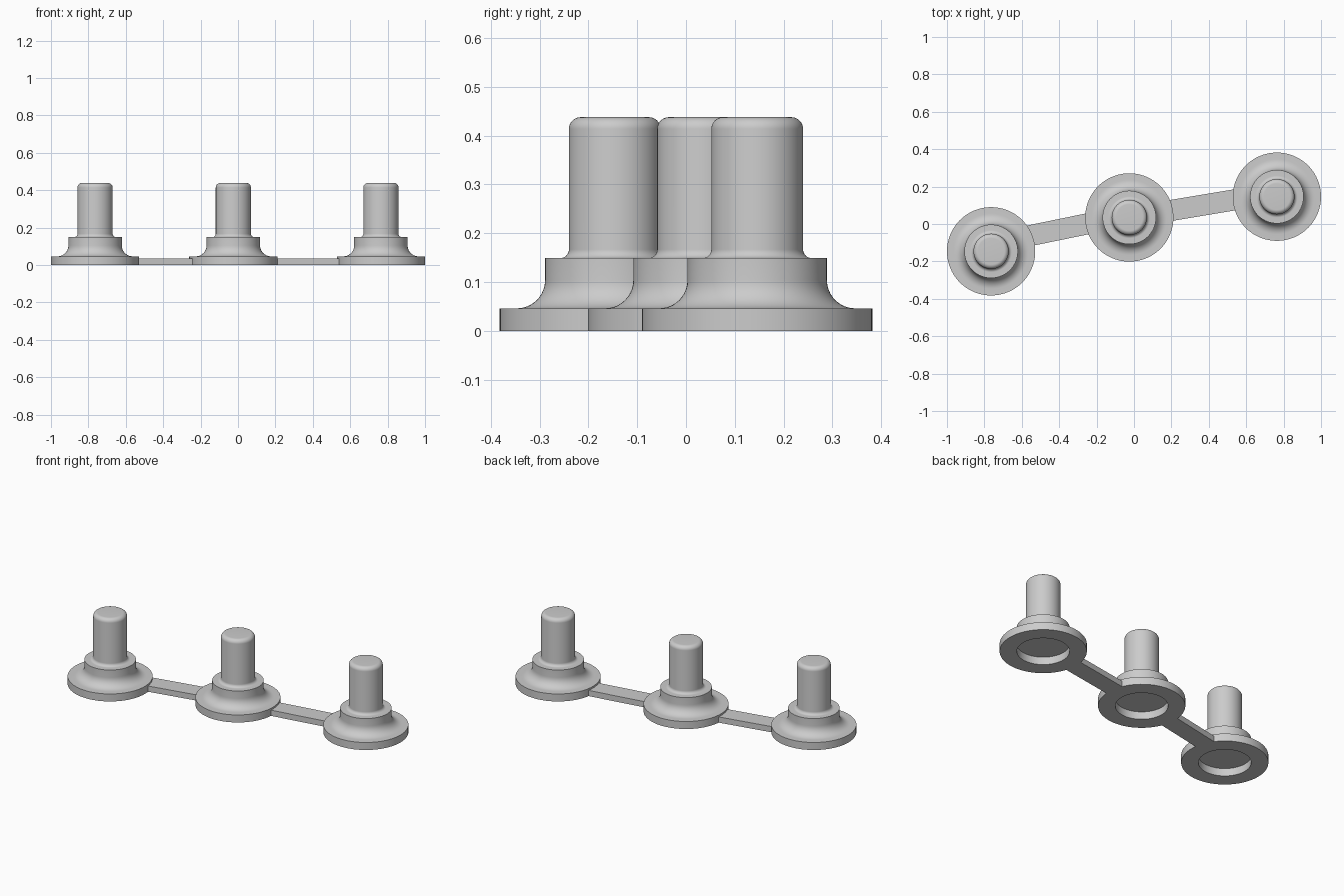
import bpy, bmesh, math
from mathutils import Matrix, Vector

cube = bpy.data.objects.get("Cube")
if cube:
    bpy.data.objects.remove(cube)

# Single grey material
GREY = (0.6, 0.6, 0.6, 1)
grey = bpy.data.materials.new("plain grey")
grey.use_nodes = True
grey.diffuse_color = GREY
grey.node_tree.nodes["Principled BSDF"].inputs["Base Color"].default_value = GREY

FLANGE_R, FLANGE_H = 0.236, 0.046
COLLAR_R, COLLAR_H = 0.143, 0.149
POST_R, POST_H = 0.094, 0.438
BAR_W, BAR_H = 0.112, 0.035
SIDES = 96


def arc(cx, cz, radius, start, end, steps=10):
    angles = [math.radians(start + (end - start) * i / steps) for i in range(steps + 1)]
    return [(cx + radius * math.cos(a), cz + radius * math.sin(a)) for a in angles]


def finish(bm, name):
    bmesh.ops.recalc_face_normals(bm, faces=bm.faces[:])
    mesh = bpy.data.meshes.new(name)
    bm.to_mesh(mesh)
    bm.free()
    mesh.materials.append(grey)
    obj = bpy.data.objects.new(name, mesh)
    bpy.context.collection.objects.link(obj)
    return obj


def stud(name, x, y):
    # Recess, flange, concave skirt, collar, filleted post with rounded top
    skirt, fillet, rounding = 0.058, 0.018, 0.024
    profile = [(0, FLANGE_H), (COLLAR_R, FLANGE_H), (COLLAR_R, 0),
               (FLANGE_R, 0), (FLANGE_R, FLANGE_H)]
    profile += arc(COLLAR_R + skirt, FLANGE_H + skirt, skirt, 270, 180)
    profile += [(COLLAR_R, COLLAR_H)]
    profile += arc(POST_R + fillet, COLLAR_H + fillet, fillet, 270, 180)
    profile += arc(POST_R - rounding, POST_H - rounding, rounding, 0, 90)
    profile += [(0, POST_H)]
    bm = bmesh.new()
    verts = [bm.verts.new((r, 0, z)) for r, z in profile]
    edges = [bm.edges.new(pair) for pair in zip(verts, verts[1:])]
    bmesh.ops.spin(bm, geom=verts + edges, cent=(0, 0, 0), axis=(0, 0, 1),
                   angle=math.tau, steps=SIDES)
    bmesh.ops.remove_doubles(bm, verts=bm.verts[:], dist=0.0001)
    obj = finish(bm, name)
    obj.location = (x, y, 0)
    bpy.ops.object.select_all(action="DESELECT")
    obj.select_set(True)
    bpy.context.view_layer.objects.active = obj
    bpy.ops.object.shade_smooth_by_angle(angle=math.radians(30))


def bar(name, start, end):
    # Flat link whose ends stay buried inside the flange rings
    a, b = Vector(start), Vector(end)
    d, mid = b - a, (a + b) / 2
    matrix = (Matrix.Translation((mid.x, mid.y, BAR_H / 2))
              @ Matrix.Rotation(math.atan2(d.y, d.x), 4, "Z")
              @ Matrix.Diagonal((d.length, BAR_W, BAR_H, 1)))
    bm = bmesh.new()
    bmesh.ops.create_cube(bm, size=1, matrix=matrix)
    finish(bm, name)


stud("right_stud", -0.764, -0.146)
stud("middle_stud", -0.025, 0.035)
stud("left_stud", 0.764, 0.146)
bar("right_link_bar", (-0.58, -0.067), (-0.21, 0.009))
bar("left_link_bar", (0.16, 0.066), (0.58, 0.136))
